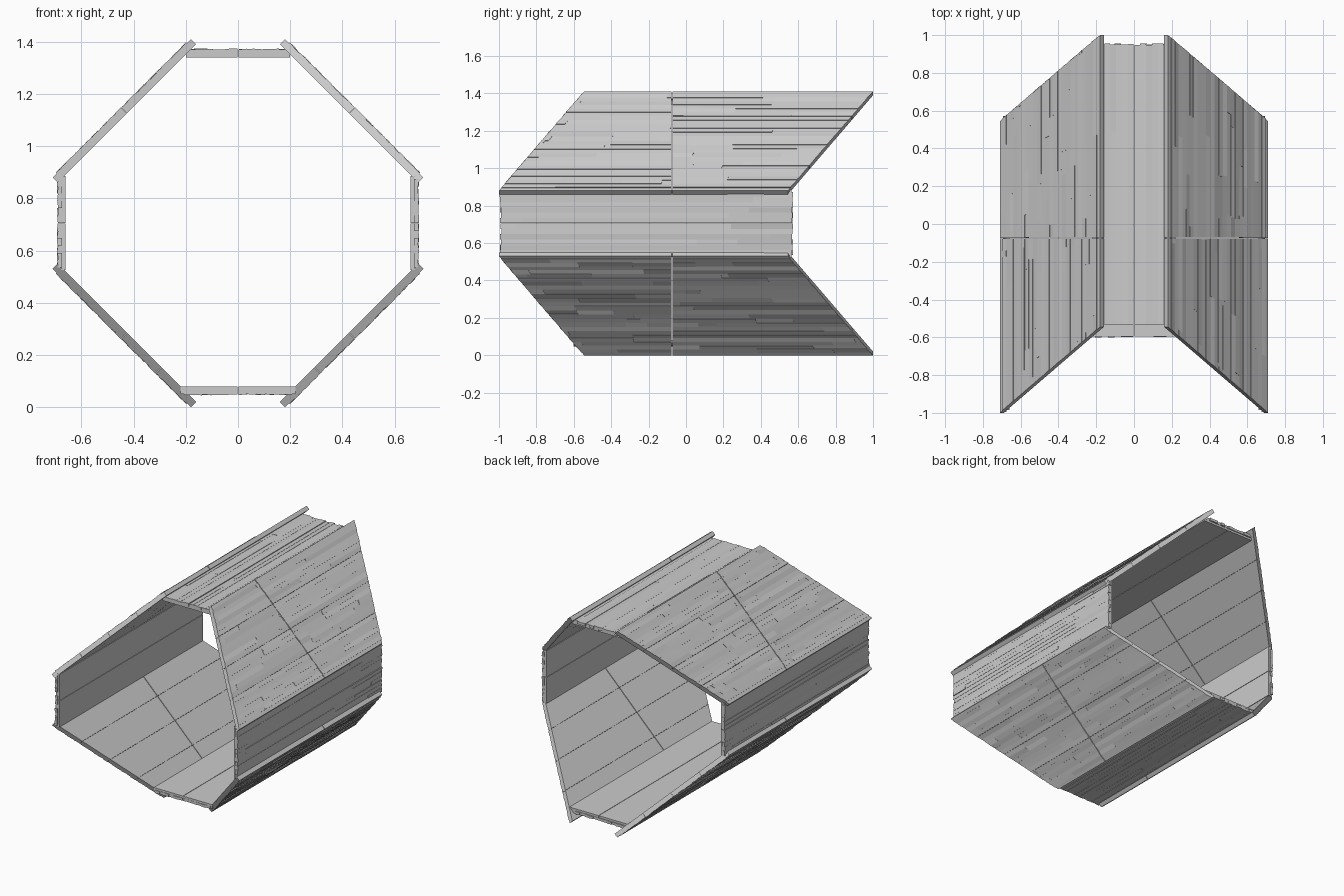
import bpy, bmesh, random
from mathutils import Vector

random.seed(7)
cube = bpy.data.objects.get("Cube")
if cube:
    bpy.data.objects.remove(cube, do_unlink=True)

MID_Z = 0.705      # height of the tunnel axis
THICK = 0.028      # board thickness
SEAM_Y = -0.075    # crosswise joint
STRIPS = 6         # weathered strips per board


def add_prism(bm, corners, normal, low, high):
    """Solid over four corner points, from depth low to depth high (one value per corner)."""
    bottom = [bm.verts.new(c + normal * low) for c in corners]
    top = [bm.verts.new(c + normal * h) for c, h in zip(corners, high)]
    bm.faces.new(bottom)
    bm.faces.new(top)
    for i in range(4):
        j = (i + 1) % 4
        bm.faces.new((bottom[i], bottom[j], top[j], top[i]))


def build_panel(name, a, b, ends_a, ends_b, boards, gap, cross_joint, ragged):
    """Panel from inner edge a to inner edge b (x, z), each edge with its own y extent."""
    a, b = Vector((a[0], 0, a[1])), Vector((b[0], 0, b[1]))
    across = b - a
    normal = across.cross(Vector((0, 1, 0))).normalized()
    if normal.dot((a + b) / 2 - Vector((0, 0, MID_Z))) < 0:
        normal.negate()

    def point(u, v):
        front = ends_a[0] + (ends_b[0] - ends_a[0]) * u
        back = ends_a[1] + (ends_b[1] - ends_a[1]) * u
        p = a + across * u
        # v runs 0-1 over the front part and 1-2 over the back part
        if v <= 1:
            p.y = front + (SEAM_Y - front) * v
        else:
            p.y = SEAM_Y + (back - SEAM_Y) * (v - 1)
        return p

    def quad(u0, u1, v0, v1):
        return [point(u0, v0), point(u1, v0), point(u1, v1), point(u0, v1)]

    bm = bmesh.new()
    half_gap = gap / across.length / 2
    joint = 0.003 if cross_joint else 0
    spans = [(0, 1 - joint), (1 + joint, 2)] if cross_joint else [(0, 2)]
    for i in range(boards):
        u0 = i / boards + (half_gap if i else 0)
        u1 = (i + 1) / boards - (half_gap if i < boards - 1 else 0)
        for v0, v1 in spans:
            # Solid board
            add_prism(bm, quad(u0, u1, v0, v1), normal, 0, [THICK] * 4)
            # Tilted, broken grain strips on the outer face
            s0, s1 = max(u0, 0.03), min(u1, 0.97)
            for k in range(STRIPS):
                w0 = s0 + (s1 - s0) * k / STRIPS
                w1 = s0 + (s1 - s0) * (k + 1) / STRIPS
                cuts = sorted(random.uniform(v0, v1) for _ in range(random.randint(0, 2)))
                stops = [v0 - random.uniform(0, ragged)] + cuts + [v1 + random.uniform(0, ragged)]
                for c0, c1 in zip(stops, stops[1:]):
                    h0, h1 = (THICK + random.uniform(0.001, 0.006) for _ in range(2))
                    add_prism(bm, quad(w0, w1, c0, c1), normal, THICK * 0.5, [h0, h1, h1, h0])
    bmesh.ops.recalc_face_normals(bm, faces=bm.faces)
    mesh = bpy.data.meshes.new(name)
    bm.to_mesh(mesh)
    bm.free()
    obj = bpy.data.objects.new(name, mesh)
    bpy.context.collection.objects.link(obj)
    return obj


# Slanted panels with raked ends, and upright side panels
for side, sx in (("left", 1), ("right", -1)):
    for level, sz in (("upper", 1), ("lower", -1)):
        build_panel(f"{level}_{side}_slope",
                    (sx * 0.16, MID_Z + sz * 0.685), (sx * 0.69, MID_Z + sz * 0.155),
                    (-0.545, 1.0), (-1.0, 0.545), 4, 0.001, True, 0)
    build_panel(f"{side}_wall", (sx * 0.66, MID_Z + 0.18), (sx * 0.66, MID_Z - 0.18),
                (-0.985, 0.565), (-0.985, 0.565), 2, 0.003, False, 0.012)

# Flat roof and floor panels
build_panel("roof", (-0.2, 1.34), (0.2, 1.34),
            (-0.53, 0.945), (-0.53, 0.945), 2, 0.003, False, 0.012)
build_panel("floor", (-0.22, 0.08), (0.22, 0.08),
            (-0.595, 0.945), (-0.595, 0.945), 2, 0.003, False, 0.012)
